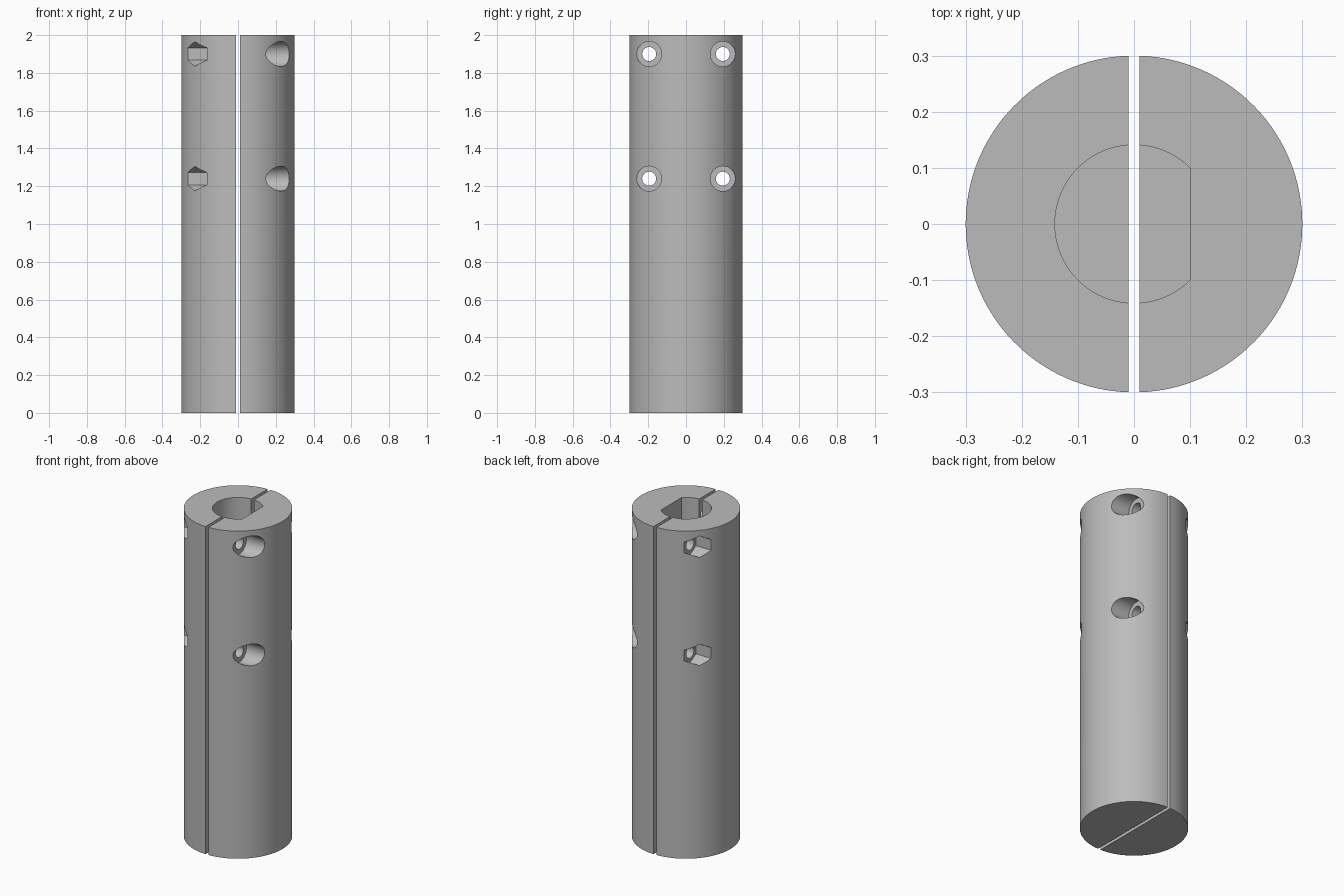
import bpy
import bmesh
from math import sin, cos, asin, acos, pi, radians
from mathutils import Matrix

cube = bpy.data.objects.get("Cube")
if cube:
    bpy.data.objects.remove(cube, do_unlink=True)

RADIUS, HEIGHT, HALF_GAP = 0.3, 2.0, 0.0095
BORE_RADIUS, BORE_FLAT, BORE_FLOOR = 0.141, 0.1, 1.1
BOLT_Y, BOLT_HEIGHTS = 0.195, (1.24, 1.9)

metal = bpy.data.materials.new("grey metal")
metal.use_nodes = True
grey = (0.5, 0.5, 0.5, 1)
metal.diffuse_color = grey
metal.node_tree.nodes["Principled BSDF"].inputs["Base Color"].default_value = grey


def arc(radius, start, end, steps):
    return [(radius * cos(start + (end - start) * i / steps),
             radius * sin(start + (end - start) * i / steps)) for i in range(steps + 1)]


def prism(name, profile, low, high, matrix=Matrix()):
    """Extrude a closed profile along local z, then place it."""
    bm = bmesh.new()
    face = bm.faces.new([bm.verts.new((x, y, low)) for x, y in profile])
    extruded = bmesh.ops.extrude_face_region(bm, geom=[face])["geom"]
    moved = [v for v in extruded if isinstance(v, bmesh.types.BMVert)]
    bmesh.ops.translate(bm, verts=moved, vec=(0, 0, high - low))
    bm.transform(matrix)
    bmesh.ops.recalc_face_normals(bm, faces=bm.faces)
    mesh = bpy.data.meshes.new(name)
    bm.to_mesh(mesh)
    bm.free()
    obj = bpy.data.objects.new(name, mesh)
    bpy.context.collection.objects.link(obj)
    mesh.materials.append(metal)
    return obj


def cut(target, cutter):
    cutter.hide_render = True
    mod = target.modifiers.new("cut", "BOOLEAN")
    mod.operation, mod.solver, mod.object = "DIFFERENCE", "EXACT", cutter
    bpy.context.view_layer.objects.active = target
    bpy.ops.object.modifier_apply(modifier=mod.name)
    bpy.data.objects.remove(cutter, do_unlink=True)


def along_x(y, z):
    """Local z points along world x, local x points up."""
    return Matrix.Translation((0, y, z)) @ Matrix.Rotation(pi / 2, 4, "Y")


# Two half cylinders separated by the clamping slot
edge = acos(HALF_GAP / RADIUS)
half = arc(RADIUS, -edge, edge, 64)
left_half = prism("left_clamp_half", half, 0, HEIGHT)
right_half = prism("right_clamp_half", [(-x, y) for x, y in half], 0, HEIGHT)

# Blind shaft bore with one flat side
flat = acos(BORE_FLAT / BORE_RADIUS)
bore = arc(BORE_RADIUS, flat, 2 * pi - flat, 72)

# Bolt holes, round head recesses on the left, hexagonal nut recesses on the right
hole = arc(0.037, 0, 2 * pi, 32)[:-1]
head = arc(0.066, 0, 2 * pi, 48)[:-1]
nut = arc(0.065, 0, 2 * pi, 6)[:-1]

for body, recess, low, high in ((left_half, head, 0.147, 0.4),
                                (right_half, nut, -0.4, -0.164)):
    cut(body, prism("bore_cutter", bore, BORE_FLOOR, HEIGHT + 0.1))
    for z in BOLT_HEIGHTS:
        for y in (-BOLT_Y, BOLT_Y):
            cut(body, prism("hole_cutter", hole, -0.5, 0.5, along_x(y, z)))
            cut(body, prism("recess_cutter", recess, low, high, along_x(y, z)))
    bpy.ops.object.select_all(action="DESELECT")
    body.select_set(True)
    bpy.context.view_layer.objects.active = body
    bpy.ops.object.shade_smooth_by_angle(angle=radians(30))
